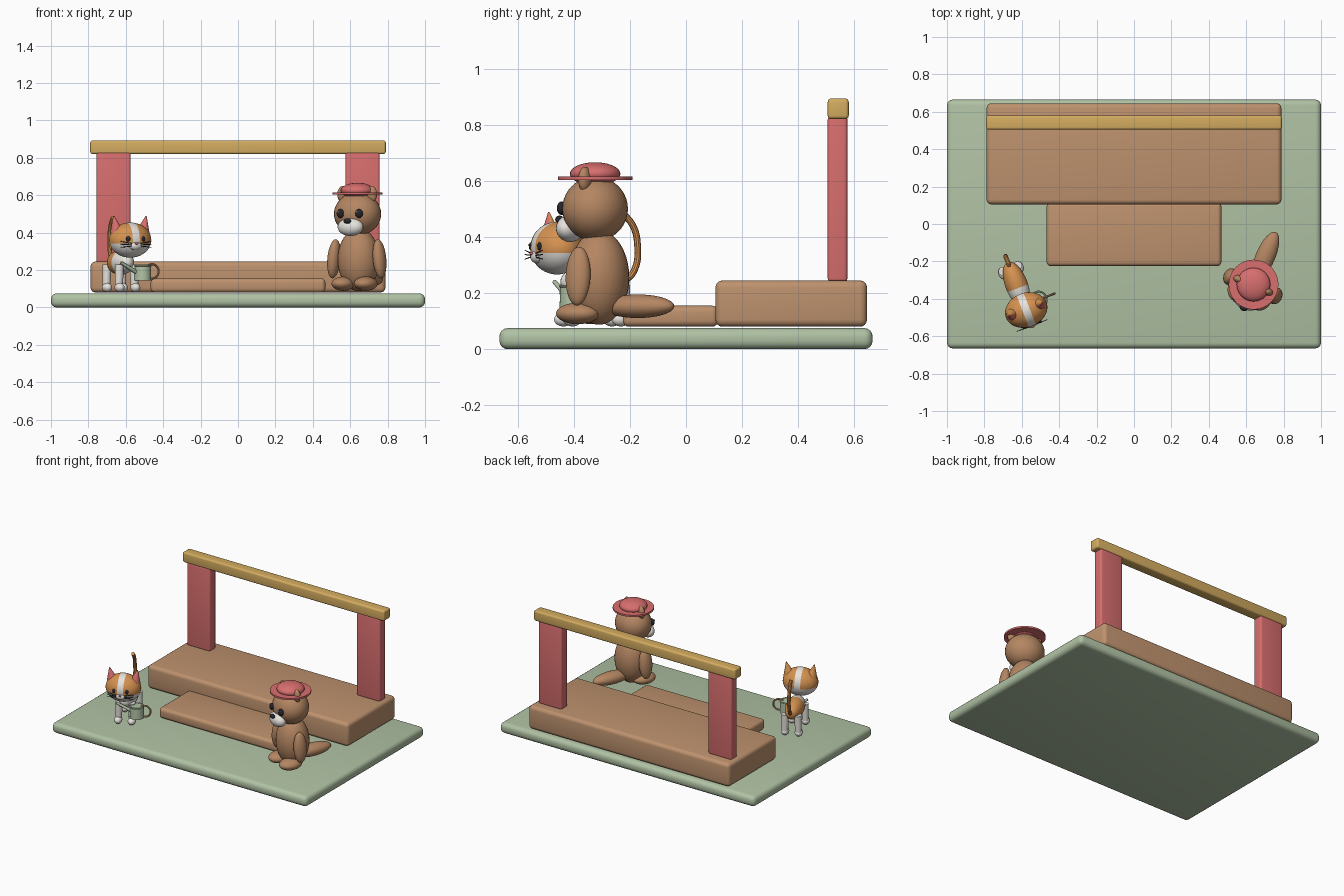
import bpy, bmesh, math
from mathutils import Matrix, Vector

cube = bpy.data.objects.get("Cube")
if cube:
    bpy.data.objects.remove(cube, do_unlink=True)


def material(name, r, g, b):
    def linear(c):
        c /= 255
        return c / 12.92 if c < 0.04 else ((c + 0.055) / 1.055) ** 2.4
    m = bpy.data.materials.new(name)
    color = (linear(r), linear(g), linear(b), 1)
    m.diffuse_color = color
    m.use_nodes = True
    m.node_tree.nodes["Principled BSDF"].inputs["Base Color"].default_value = color
    return m


GREEN = material("sage green", 176, 194, 164)
WOOD = material("wood brown", 190, 146, 110)
FUR = material("brown fur", 180, 134, 98)
RED = material("soft red", 216, 110, 110)
GOLD = material("gold", 212, 172, 96)
WHITE = material("cream white", 232, 228, 222)
ORANGE = material("orange fur", 214, 146, 80)
DARK = material("near black", 38, 38, 44)

parts = []
frame = Matrix()  # placement of the figure being built


def finish(name, bm, *mats):
    mesh = bpy.data.meshes.new(name)
    bm.to_mesh(mesh)
    bm.free()
    for m in mats:
        mesh.materials.append(m)
    ob = bpy.data.objects.new(name, mesh)
    ob.matrix_world = frame
    bpy.context.scene.collection.objects.link(ob)
    parts.append(ob)
    return ob


def box(name, mat, x, y, z, bevel):
    bm = bmesh.new()
    bmesh.ops.create_cube(bm, size=1)
    for v in bm.verts:
        v.co = [lo + (hi - lo) * (c + 0.5) for c, (lo, hi) in zip(v.co, (x, y, z))]
    bmesh.ops.bevel(bm, geom=bm.edges[:], offset=bevel, segments=4, profile=0.5, affect='EDGES')
    return finish(name, bm, mat)


def ball(name, mats, center, size, cuts=(), rule=None, tilt=0):
    """Ellipsoid; cuts are (axis, offset) planes that give crisp colour borders."""
    bm = bmesh.new()
    bmesh.ops.create_uvsphere(bm, u_segments=32, v_segments=20, radius=1)
    bmesh.ops.scale(bm, vec=size, verts=bm.verts)
    for axis, offset in cuts:
        normal = Vector([float(axis == i) for i in range(3)])
        bmesh.ops.bisect_plane(bm, geom=bm.verts[:] + bm.edges[:] + bm.faces[:],
                               plane_co=normal * offset, plane_no=normal)
    if rule:
        for f in bm.faces:
            f.material_index = int(rule(f.calc_center_median()))
    bmesh.ops.transform(bm, matrix=Matrix.Translation(center) @ Matrix.Rotation(tilt, 4, 'Y'), verts=bm.verts)
    return finish(name, bm, *mats)


def rod(name, mat, start, end, r1, r2, sides=24):
    a, b = Vector(start), Vector(end)
    bm = bmesh.new()
    turn = (b - a).to_track_quat('Z', 'Y').to_matrix().to_4x4()
    bmesh.ops.create_cone(bm, cap_ends=True, segments=sides, radius1=r1, radius2=r2,
                          depth=(b - a).length, matrix=Matrix.Translation((a + b) / 2) @ turn)
    return finish(name, bm, mat)


def tube(name, mat, points, radius, cyclic=False):
    curve = bpy.data.curves.new(name, 'CURVE')
    curve.dimensions = '3D'
    curve.bevel_depth, curve.bevel_resolution, curve.use_fill_caps = radius, 3, True
    line = curve.splines.new('BEZIER')
    line.bezier_points.add(len(points) - 1)
    line.use_cyclic_u = cyclic
    for p, co in zip(line.bezier_points, points):
        p.co = co
        p.handle_left_type = p.handle_right_type = 'AUTO'
    temp = bpy.data.objects.new(name, curve)
    bm = bmesh.new()
    bpy.context.scene.collection.objects.link(temp)
    bpy.context.view_layer.update()
    bm.from_mesh(temp.evaluated_get(bpy.context.evaluated_depsgraph_get()).to_mesh())
    for f in bm.faces:
        f.material_index = 0
    bpy.data.objects.remove(temp, do_unlink=True)
    return finish(name, bm, mat)


SIDES = (("right", -1), ("left", 1))

# Stage: ground, platform, step, posts and beam
box("ground_slab", GREEN, (-1, 1), (-0.665, 0.665), (0, 0.075), 0.03)
box("platform", WOOD, (-0.788, 0.788), (0.105, 0.645), (0.08, 0.245), 0.025)
box("front_step", WOOD, (-0.467, 0.467), (-0.225, 0.115), (0.08, 0.155), 0.022)
for side, s in SIDES:
    box(side + "_post", RED, sorted((s * 0.575, s * 0.757)), (0.505, 0.575), (0.24, 0.83), 0.012)
box("top_beam", GOLD, (-0.79, 0.79), (0.505, 0.58), (0.82, 0.893), 0.012)

# Bear: body, limbs and tail
frame = Matrix.Translation((0.645, -0.31, 0)) @ Matrix.Rotation(math.radians(-23), 4, 'Z')
ball("bear_body", [FUR], (0, 0, 0.255), (0.113, 0.107, 0.168))
ball("bear_head", [FUR], (0, -0.015, 0.5), (0.128, 0.115, 0.115))
ball("bear_tail", [FUR], (0, 0.15, 0.153), (0.052, 0.14, 0.042))
for side, s in SIDES:
    ball(side + "_bear_arm", [FUR], (s * 0.132, -0.025, 0.26), (0.034, 0.046, 0.105), tilt=-s * 0.1)
    ball(side + "_bear_foot", [FUR], (s * 0.065, -0.055, 0.127), (0.06, 0.08, 0.038))
    ball(side + "_bear_ear", [FUR], (s * 0.082, -0.02, 0.605), (0.032, 0.022, 0.045))
    ball(side + "_bear_eye", [DARK], (s * 0.054, -0.122, 0.502), (0.021, 0.016, 0.024))
    ball(side + "_bear_eye_glint", [WHITE], (s * 0.054 - 0.007, -0.137, 0.511), (0.005, 0.004, 0.005))
ball("bear_muzzle", [WHITE], (0, -0.112, 0.43), (0.072, 0.045, 0.048))
ball("bear_nose", [DARK], (0, -0.153, 0.462), (0.021, 0.014, 0.014))

# Hat
rod("hat_brim", RED, (0, -0.015, 0.603), (0, -0.015, 0.615), 0.133, 0.133, 48)
ball("hat_crown", [RED], (0, -0.015, 0.625), (0.09, 0.09, 0.041))

# Cat: body with white chest, patched head
frame = Matrix.Translation((-0.63, -0.32, 0)) @ Matrix.Rotation(math.radians(21), 4, 'Z')
ball("cat_body", [ORANGE, WHITE], (0, -0.005, 0.24), (0.06, 0.13, 0.066),
     [(1, -0.02)], lambda c: c.y < -0.02)
ball("cat_head", [ORANGE, WHITE], (0, -0.15, 0.36), (0.116, 0.092, 0.094),
     [(0, -0.02), (0, 0.02), (2, -0.018)], lambda c: abs(c.x) < 0.02 or c.z < -0.018)
ball("cat_muzzle", [WHITE], (0, -0.226, 0.33), (0.036, 0.022, 0.024))
ball("cat_nose", [RED], (0, -0.247, 0.341), (0.009, 0.006, 0.006))
tube("cat_tail", ORANGE, [(0, 0.1, 0.235), (0, 0.145, 0.28), (0, 0.157, 0.38),
                          (0, 0.14, 0.44), (0, 0.105, 0.482)], 0.012)
for side, s in SIDES:
    # Ears are orange behind and red in front
    ear = rod(side + "_cat_ear", ORANGE, (s * 0.075, -0.145, 0.405), (s * 0.093, -0.145, 0.488), 0.036, 0.003)
    ear.data.materials.append(RED)
    for p in ear.data.polygons:
        p.material_index = int(p.normal.y < -0.3)
    ball(side + "_cat_eye", [DARK], (s * 0.042, -0.231, 0.366), (0.013, 0.009, 0.015))
    ball(side + "_cat_eye_glint", [WHITE], (s * 0.042 - 0.004, -0.239, 0.371), (0.003, 0.003, 0.003))
    for i in (-1, 0, 1):
        rod(side + "_whisker", DARK, (s * 0.026, -0.24, 0.335 + i * 0.007),
            (s * 0.088, -0.238, 0.337 + i * 0.016), 0.0025, 0.0015, 8)
    for place, y in (("front", -0.098), ("back", 0.088)):
        rod(f"{side}_{place}_cat_leg", WHITE, (s * 0.045, y, 0.1), (s * 0.042, y, 0.23), 0.021, 0.024)
        ball(f"{side}_{place}_cat_paw", [WHITE], (s * 0.045, y - 0.01, 0.106), (0.026, 0.034, 0.025))

# Watering can with spout and ring handle
rod("can_body", GREEN, (0.082, -0.122, 0.145), (0.082, -0.122, 0.225), 0.046, 0.044, 32)
tube("can_rim", GREEN, [(0.082 + 0.043 * math.cos(a), -0.122 + 0.043 * math.sin(a), 0.224)
                        for a in (k * math.pi / 4 for k in range(8))], 0.005, True)
rod("can_spout", GREEN, (0.05, -0.125, 0.185), (-0.05, -0.14, 0.24), 0.011, 0.008)
tube("can_handle", WOOD, [(0.135 + 0.038 * math.cos(a), -0.122, 0.193 + 0.038 * math.sin(a))
                          for a in (k * math.pi / 4 for k in range(8))], 0.006, True)

# Smooth shading with sharp creases
bpy.ops.object.select_all(action='DESELECT')
for ob in parts:
    ob.select_set(True)
bpy.context.view_layer.objects.active = parts[0]
bpy.ops.object.shade_smooth_by_angle(angle=math.radians(35))
